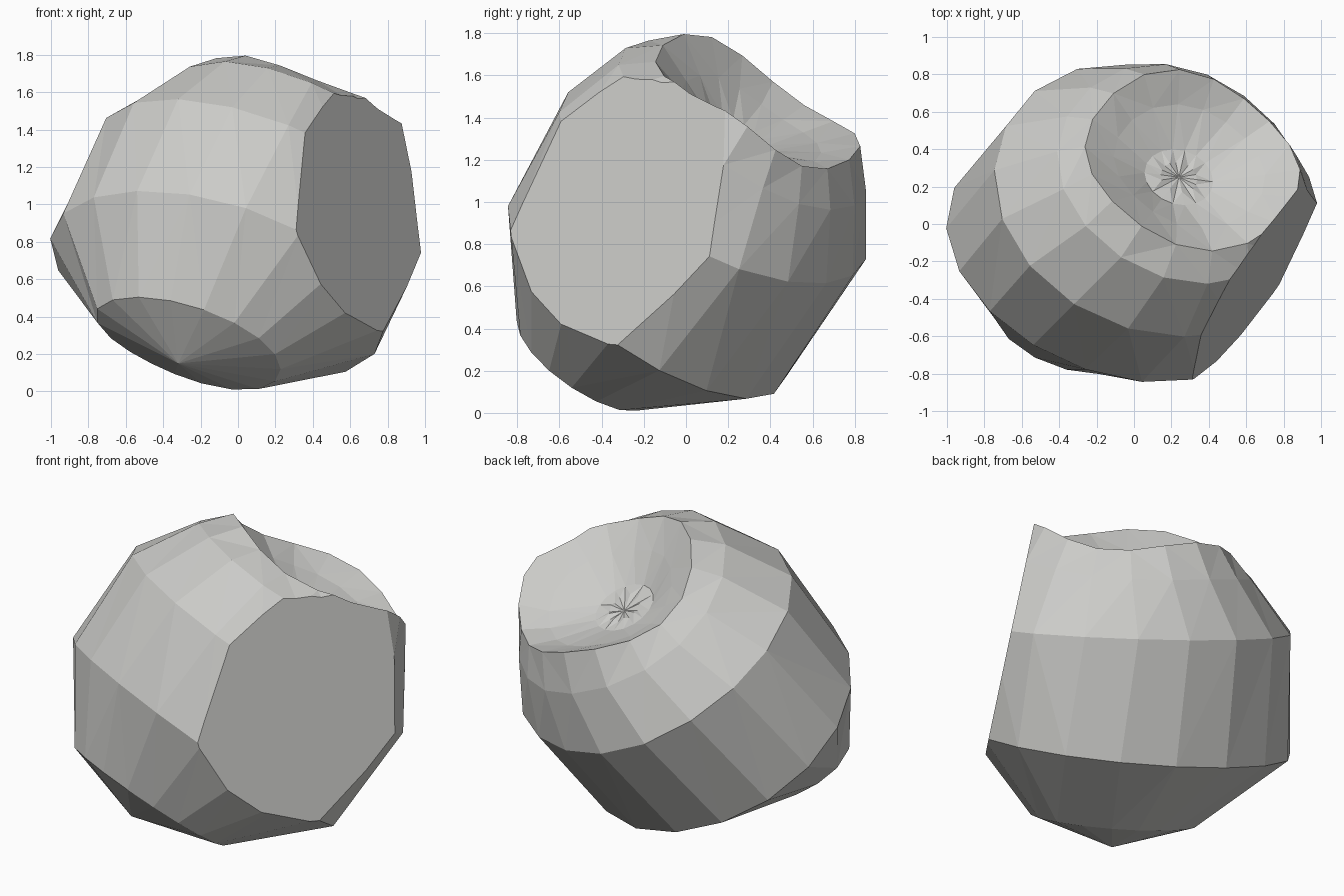
import bpy, bmesh
from math import cos, sin, pi, radians
from mathutils import Vector

cube = bpy.data.objects.get("Cube")
if cube:
    bpy.data.objects.remove(cube, do_unlink=True)

# Stone-grey material
stone = bpy.data.materials.new("pale_grey_stone")
stone.use_nodes = True
grey = (0.6, 0.6, 0.58, 1)
stone.diffuse_color = grey
stone.node_tree.nodes["Principled BSDF"].inputs["Base Color"].default_value = grey

SEGMENTS = 18
TILT = (0.26, 0.48, 0.835)


def add_ring(bm, centre, tilt, wide, deep, wave, lobes):
    """Tilted ellipse, wavy along its axis; each lobe swells or shaves it around an angle."""
    axis = Vector(tilt).normalized()
    side = (Vector((1, 0, 0)) - axis * axis.x).normalized()
    back = axis.cross(side)
    verts = []
    for i in range(SEGMENTS):
        a = 2 * pi * i / SEGMENTS
        swell = 1 + sum(amount * max(0, cos(a - radians(angle))) ** 2
                        for angle, amount in lobes.items())
        offset = side * (wide * cos(a)) + back * (deep * sin(a))
        lift = axis * (wave * cos(3 * (a - radians(105))))
        verts.append(bm.verts.new(Vector(centre) + offset * swell + lift))
    return verts


def bridge(bm, lower, upper):
    for i in range(SEGMENTS):
        j = (i + 1) % SEGMENTS
        bm.faces.new((lower[i], lower[j], upper[j], upper[i]))


def fan(bm, ring, tip):
    pole = bm.verts.new(tip)
    for i in range(SEGMENTS):
        bm.faces.new((ring[i], ring[(i + 1) % SEGMENTS], pole))


# Rings from the base cap, up the body, over the rim and into the hollow
profile = [
    # base cap edge, lower body, widest body
    ((-0.27, -0.46, 0.245), (0.29, 0.525, 0.805), 0.52, 0.39, 0, {120: -0.22, 230: 0.05}),
    ((-0.11, -0.19, 0.58), (0.31, 0.55, 0.78), 0.94, 0.79, 0, {225: -0.05, 180: 0.025}),
    ((0.12, 0.14, 1.07), (0.33, 0.46, 0.825), 0.90, 0.82, 0, {225: 0.04, 45: -0.07, 0: 0.09}),
    # shoulder, rim
    ((0.28, 0.28, 1.34), (0.30, 0.50, 0.81), 0.70, 0.67, 0.015, {225: 0.06, 45: -0.07}),
    ((0.33, 0.35, 1.46), TILT, 0.59, 0.53, 0.045, {225: 0.05, 45: -0.07}),
    # hollow wall, hollow floor, creased centre
    ((0.30, 0.31, 1.38), TILT, 0.42, 0.37, 0.02, {45: -0.04}),
    ((0.24, 0.25, 1.32), TILT, 0.19, 0.17, 0, {}),
    ((0.24, 0.25, 1.31), TILT, 0.10, 0.09, 0, {}),
]
bm = bmesh.new()
rings = [add_ring(bm, *row) for row in profile]
for lower, upper in zip(rings, rings[1:]):
    bridge(bm, lower, upper)
fan(bm, rings[0], (-0.32, -0.57, 0.15))
fan(bm, rings[-1], (0.24, 0.25, 1.30))

# Shallow radial creases in the hollow floor
for v in rings[-1][::2]:
    v.co.z += 0.015
bmesh.ops.triangulate(bm, faces=bm.faces[:])

# Large flat facet sliced off the side
normal = Vector((0.81, -0.55, 0.18))
cut = bmesh.ops.bisect_plane(
    bm, geom=bm.verts[:] + bm.edges[:] + bm.faces[:], dist=0.0001,
    plane_co=normal * 0.865 / normal.length_squared, plane_no=normal, clear_outer=True)
edges = [e for e in cut["geom_cut"] if isinstance(e, bmesh.types.BMEdge)]
bmesh.ops.holes_fill(bm, edges=edges, sides=0)
bmesh.ops.recalc_face_normals(bm, faces=bm.faces[:])

mesh = bpy.data.meshes.new("hollowed_stone")
bm.to_mesh(mesh)
bm.free()
mesh.materials.append(stone)
body = bpy.data.objects.new("hollowed_stone", mesh)
bpy.context.collection.objects.link(body)
